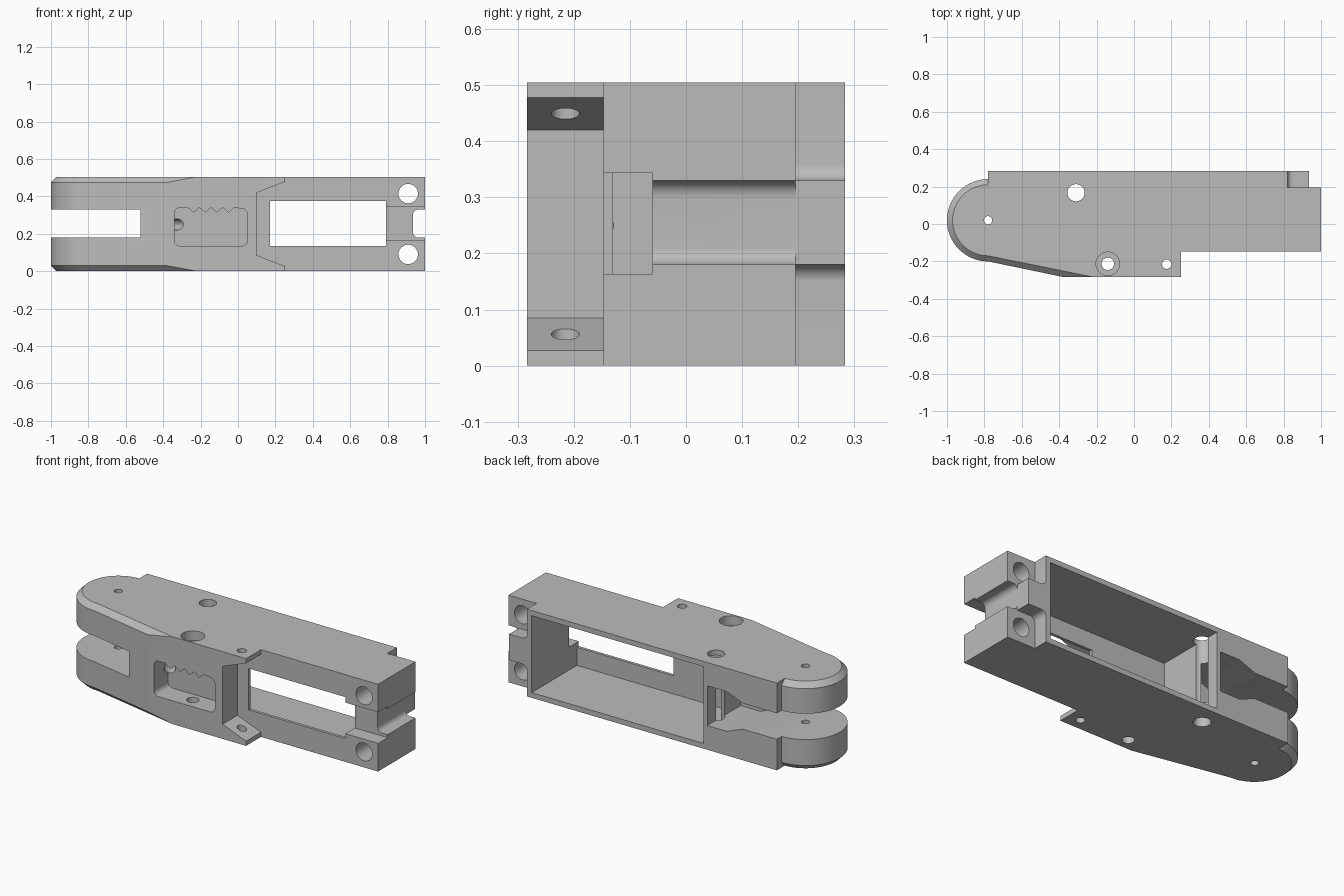
import bpy, bmesh, math
from mathutils import Vector

if "Cube" in bpy.data.objects:
    bpy.data.objects.remove(bpy.data.objects["Cube"], do_unlink=True)

grey = bpy.data.materials.new("light_grey")
grey.use_nodes = True
tone = (0.5, 0.5, 0.5, 1)
grey.diffuse_color = tone
grey.node_tree.nodes["Principled BSDF"].inputs["Base Color"].default_value = tone


def loft(name, loops):
    """Solid through a list of closed loops with equal point counts."""
    bm = bmesh.new()
    rings = [[bm.verts.new(p) for p in loop] for loop in loops]
    n = len(rings[0])
    for a, b in zip(rings, rings[1:]):
        for i in range(n):
            j = (i + 1) % n
            bm.faces.new((a[i], a[j], b[j], b[i]))
    bm.faces.new(rings[0][::-1])
    bm.faces.new(rings[-1])
    bmesh.ops.recalc_face_normals(bm, faces=bm.faces)
    mesh = bpy.data.meshes.new(name)
    bm.to_mesh(mesh)
    bm.free()
    mesh.materials.append(grey)
    ob = bpy.data.objects.new(name, mesh)
    bpy.context.collection.objects.link(ob)
    return ob


def prism_y(name, pts, y0, y1):
    return loft(name, [[(x, y, z) for x, z in pts] for y in (y0, y1)])


def box(name, x0, x1, y0, y1, z0, z1):
    return prism_y(name, [(x0, z0), (x1, z0), (x1, z1), (x0, z1)], y0, y1)


def arc(cx, cy, r, a0, a1, n=8):
    angles = [math.radians(a0 + (a1 - a0) * i / n) for i in range(n + 1)]
    return [(cx + r * math.cos(a), cy + r * math.sin(a)) for a in angles]


def rod(name, p, q, r0, r1=None, n=32):
    """Cylinder or cone between two points."""
    p, q = Vector(p), Vector(q)
    turn = (q - p).to_track_quat('Z', 'Y')
    circle = [Vector((x, y, 0)) for x, y in arc(0, 0, 1, 0, 360, n)[:-1]]
    return loft(name, [[c + turn @ (v * r) for v in circle]
                       for c, r in ((p, r0), (q, r1 or r0))])


# Body: rounded nose and slanted side with chamfered rims
def outline(inset, shoulder, z):
    pts = arc(-0.78, 0.02, 0.22 - inset, 90, 270, 32)
    pts += [(shoulder, -0.283), (0.25, -0.283), (0.25, -0.147), (1, -0.147),
            (1, 0.195), (0.82, 0.195), (0.82, 0.283), (-0.78, 0.283)]
    return [(x, y, z) for x, y in pts]


H = 0.505
body = loft("clevis_body", [outline(0.03, -0.22, 0), outline(0, -0.38, 0.03),
                            outline(0, -0.38, H - 0.03), outline(0.03, -0.22, H)])


def combine(tool, operation):
    tool.hide_render = True
    mod = body.modifiers.new("combine", 'BOOLEAN')
    mod.operation, mod.object, mod.solver = operation, tool, 'EXACT'
    bpy.context.view_layer.update()
    graph = bpy.context.evaluated_depsgraph_get()
    mesh = bpy.data.meshes.new_from_object(body.evaluated_get(graph))
    body.modifiers.clear()
    body.data = mesh
    bpy.data.objects.remove(tool, do_unlink=True)


# Filleted tongue at the back of the tail end
tongue = [(0.80, 0.15), (0.82, 0.15)] + arc(0.85, 0.15, 0.03, 180, 90)[1:]
tongue += [(0.935, 0.18), (0.935, 0.33)] + arc(0.85, 0.36, 0.03, 270, 180) + [(0.80, 0.36)]
combine(prism_y("tongue", tongue, 0.19, 0.283), 'UNION')

cuts = []
# Open back compartment, front window and tail recess
cuts.append(box("compartment", -0.31, 0.79, -0.13, 0.4, 0.03, H - 0.03))
cuts.append(box("window", 0.17, 0.79, -0.2, -0.1, 0.135, 0.375))
cuts.append(box("tail_recess", 0.78, 1.1, -0.2, -0.06, 0.163, 0.343))

# Rounded slot in the tail
tail = arc(0.965, 0.21, 0.03, 270, 180) + arc(0.965, 0.30, 0.03, 180, 90)
cuts.append(prism_y("tail_slot", tail + [(1.1, 0.33), (1.1, 0.18)], -0.3, 0.4))

# Nose slot and the tapered pocket behind it
cuts.append(box("nose_slot", -1.1, -0.52, -0.4, 0.4, 0.18, 0.33))
taper = [(-0.335, 0.14), (-0.335, 0.37), (-0.46, 0.37), (-0.56, 0.33),
         (-0.56, 0.18), (-0.46, 0.14)]
cuts.append(prism_y("nose_pocket", taper, -0.02, 0.4))

# Flared gap between the two side ears
ear = [(0.1, 0.085), (0.25, 0.027), (0.3, 0.027), (0.3, 0.478), (0.25, 0.478), (0.1, 0.42)]
cuts.append(prism_y("ear_gap", ear, -0.4, -0.147))

# Front pocket with a toothed upper edge
pocket = arc(-0.31, 0.165, 0.03, 180, 270) + arc(0.02, 0.165, 0.03, 270, 360)
pocket += arc(0.02, 0.305, 0.03, 0, 90, 4)
pocket += [(-0.02 - 0.031 * i, 0.34 if i % 2 == 0 else 0.314) for i in range(9)]
pocket += arc(-0.31, 0.31, 0.03, 90, 180, 4)
cuts.append(prism_y("front_pocket", pocket, -0.4, -0.155))
cuts.append(rod("cord_hole", (-0.29, -0.21, 0.25), (-0.45, 0.02, 0.25), 0.03))

# Vertical pin holes, one with a wide counterbore
for x, y, r in ((-0.78, 0.02, 0.022), (0.175, -0.215, 0.025),
                (-0.31, 0.167, 0.046), (-0.14, -0.213, 0.033)):
    cuts.append(rod("pin_hole", (x, y, -0.1), (x, y, 0.6), r))
cuts.append(rod("counterbore", (-0.14, -0.213, 0.45), (-0.14, -0.213, 0.6), 0.063))

# Mounting holes through the two tail lugs
for z in (0.09, H - 0.09):
    cuts.append(rod("lug_hole", (0.91, -0.4, z), (0.91, 0.4, z), 0.052))

for cutter in cuts:
    combine(cutter, 'DIFFERENCE')

bpy.ops.object.select_all(action='DESELECT')
body.select_set(True)
bpy.context.view_layer.objects.active = body
bpy.ops.object.shade_smooth_by_angle(angle=math.radians(25))
